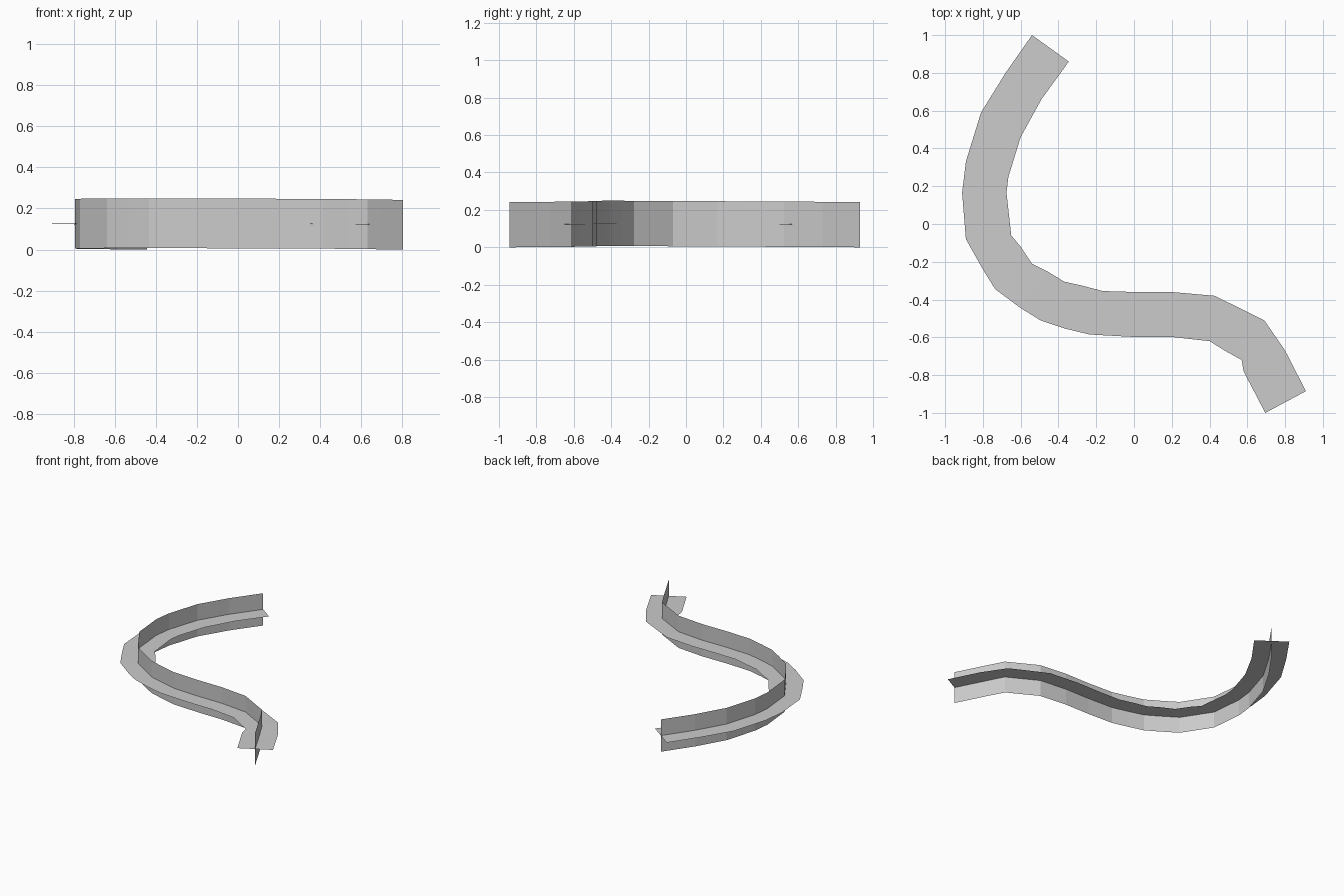
import bpy
import math
from mathutils import Vector

if "Cube" in bpy.data.objects:
    bpy.data.objects.remove(bpy.data.objects["Cube"])

HALF_HEIGHT = 0.121

# outline of the winding strip seen from above: outer rail and inner rail
OUTER = [(-0.54, 1.0), (-0.68, 0.80), (-0.81, 0.59), (-0.89, 0.33), (-0.91, 0.165),
         (-0.89, -0.08), (-0.80, -0.24), (-0.735, -0.345), (-0.60, -0.445),
         (-0.495, -0.51), (-0.36, -0.555), (-0.235, -0.585), (0.0, -0.598),
         (0.20, -0.598), (0.40, -0.62), (0.48, -0.67), (0.57, -0.72),
         (0.58, -0.78), (0.695, -1.0)]
INNER = [(-0.345, 0.86), (-0.49, 0.66), (-0.60, 0.46), (-0.665, 0.25), (-0.675, 0.165),
         (-0.65, -0.06), (-0.60, -0.12), (-0.54, -0.21), (-0.46, -0.25),
         (-0.37, -0.305), (-0.28, -0.325), (-0.165, -0.355), (0.0, -0.36),
         (0.20, -0.36), (0.425, -0.38), (0.58, -0.455), (0.69, -0.51),
         (0.80, -0.67), (0.91, -0.885)]


def ribbon(name, side_a, side_b):
    """Flat-faced strip of quads between two rails."""
    n = len(side_a)
    faces = [(i, n + i, n + i + 1, i + 1) for i in range(n - 1)]
    mesh = bpy.data.meshes.new(name)
    mesh.from_pydata(side_a + side_b, [], faces)
    obj = bpy.data.objects.new(name, mesh)
    bpy.context.collection.objects.link(obj)
    return obj


# the path rises very slightly in the middle
count = len(OUTER)
levels = [HALF_HEIGHT + 0.007 * math.sin(math.pi * i / (count - 1)) for i in range(count)]
outer = [Vector((x, y, z)) for (x, y), z in zip(OUTER, levels)]
inner = [Vector((x, y, z)) for (x, y), z in zip(INNER, levels)]

# level strip
ribbon("horizontal_strip", outer, inner)

# upright strip along the centre line
up = Vector((0, 0, HALF_HEIGHT))
centre = [(a + b) / 2 for a, b in zip(outer, inner)]
ribbon("vertical_strip", [c - up for c in centre], [c + up for c in centre])
